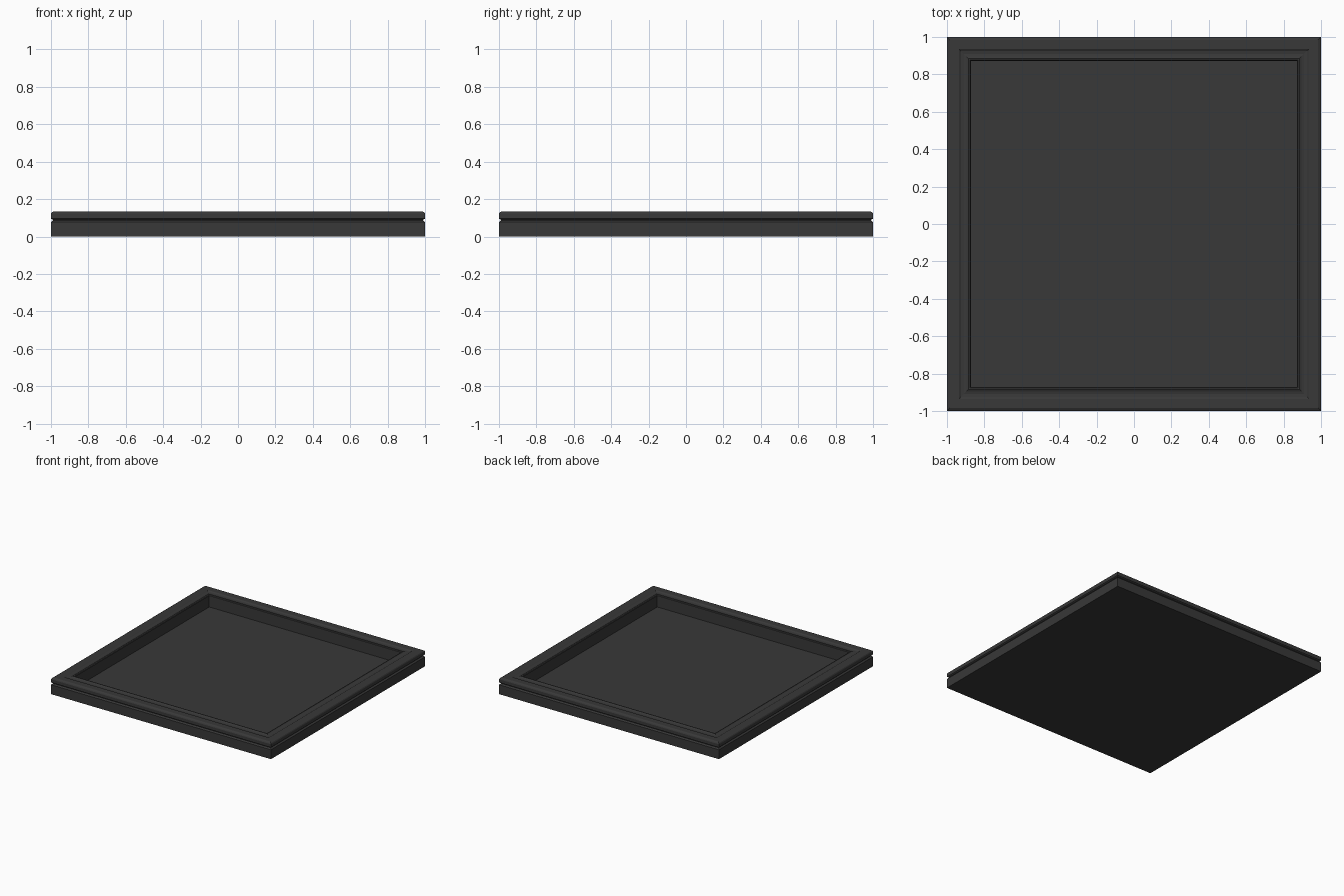
import bpy, bmesh

if "Cube" in bpy.data.objects:
    bpy.data.objects.remove(bpy.data.objects["Cube"])

mat = bpy.data.materials.new("dark_grey")
mat.diffuse_color = (0.04, 0.04, 0.04, 1)
mat.use_nodes = True
mat.node_tree.nodes["Principled BSDF"].inputs["Base Color"].default_value = mat.diffuse_color


def square_sweep(name, profile):
    """Sweep (half_width, z) points round a square and cap both ends."""
    bm = bmesh.new()
    rings = [[bm.verts.new((sx * r, sy * r, z))
              for sx, sy in ((-1, -1), (1, -1), (1, 1), (-1, 1))]
             for r, z in profile]
    for lower, upper in zip(rings, rings[1:]):
        for i in range(4):
            j = (i + 1) % 4
            bm.faces.new((lower[i], lower[j], upper[j], upper[i]))
    bm.faces.new(rings[0][::-1])
    bm.faces.new(rings[-1])
    bmesh.ops.recalc_face_normals(bm, faces=bm.faces)
    mesh = bpy.data.meshes.new(name)
    bm.to_mesh(mesh)
    bm.free()
    mesh.materials.append(mat)
    obj = bpy.data.objects.new(name, mesh)
    bpy.context.collection.objects.link(obj)
    return obj


# Tray: flat underside, grooved side, moulded rim, recessed floor
square_sweep("framed_tray", [
    (1.0, 0.0), (1.0, 0.077),
    (0.994, 0.083), (0.988, 0.086), (0.988, 0.090), (0.994, 0.092),   # side groove
    (1.0, 0.096), (1.0, 0.122), (0.996, 0.129), (0.985, 0.135),       # outer lip
    (0.935, 0.135), (0.925, 0.129), (0.910, 0.127), (0.895, 0.130),   # rim cove
    (0.885, 0.135), (0.876, 0.133), (0.872, 0.128),                   # inner bead
    (0.872, 0.035),                                                   # floor
])
